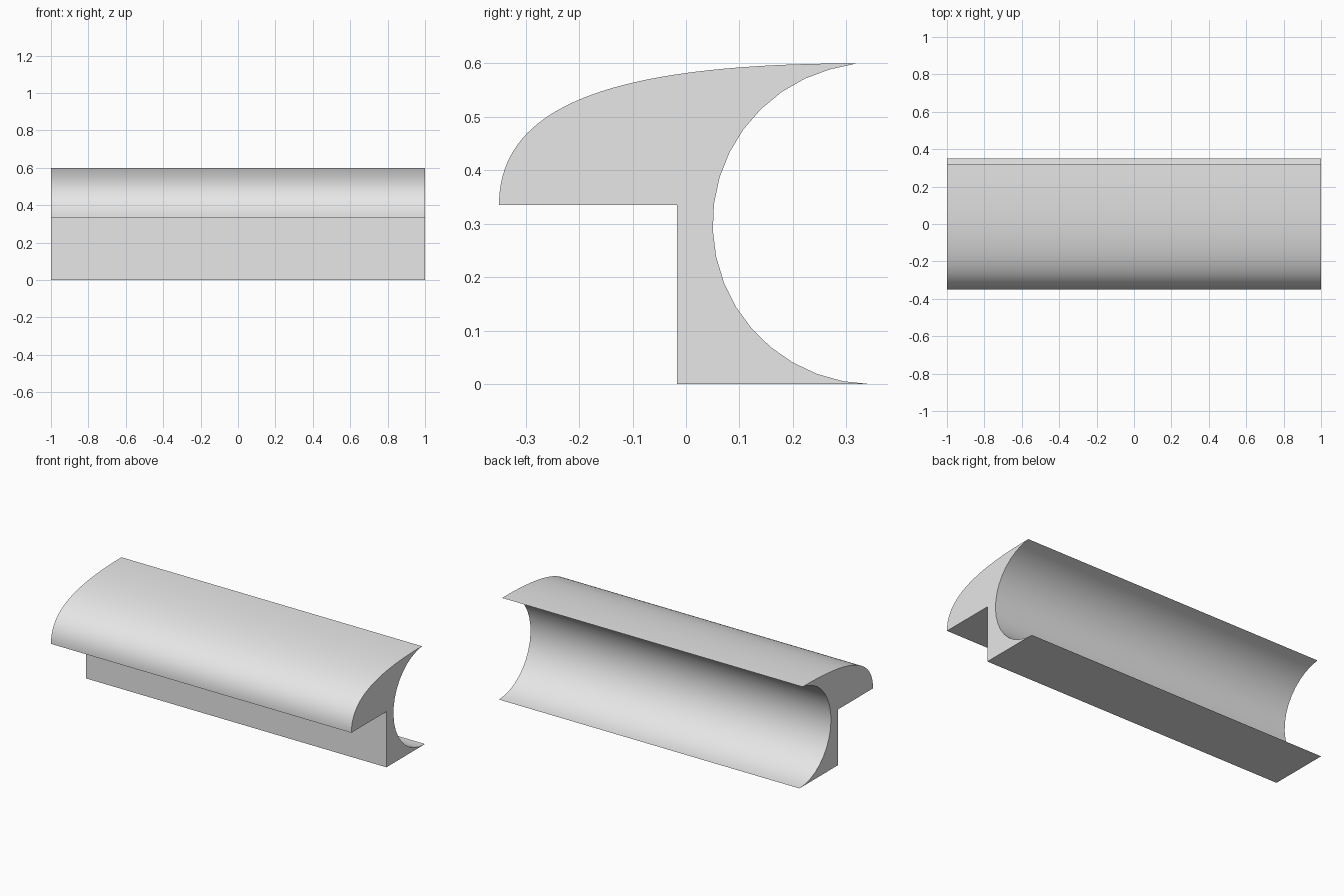
import bpy, bmesh, math
from mathutils import Vector
from mathutils.geometry import interpolate_bezier

cube = bpy.data.objects.get("Cube")
if cube:
    bpy.data.objects.remove(cube, do_unlink=True)

HALF_LENGTH = 1.0
SHELF = 0.335        # underside of the front overhang
WEB = -0.017         # front face of the upright
HOLLOW_Y, HOLLOW_Z, RADIUS = 0.35, 0.30, 0.30

# One flat colour
grey = bpy.data.materials.new("light grey")
grey.use_nodes = True
grey.diffuse_color = (0.8, 0.8, 0.8, 1)
grey.node_tree.nodes["Principled BSDF"].inputs["Base Color"].default_value = (0.8, 0.8, 0.8, 1)

# Rounded crown, from the front lip to the top rear edge
crown = interpolate_bezier(Vector((-0.35, SHELF)), Vector((-0.35, SHELF + 0.19)),
                           Vector((-0.13, 0.6)), Vector((0.32, 0.6)), 40)

# Round hollow in the back, from the top down to the foot
hollow = []
for i in range(1, 19):
    a = math.radians(96 + 9.6 * i)
    hollow.append((HOLLOW_Y + RADIUS * math.cos(a), HOLLOW_Z + RADIUS * math.sin(a)))

# Foot and upright
foot = [(0.35, 0), (WEB, 0), (WEB, SHELF)]
profile = [tuple(p) for p in crown] + hollow + foot

# Extrude the section along the length
bm = bmesh.new()
section = bm.faces.new([bm.verts.new((-HALF_LENGTH, y, z)) for y, z in profile])
new = bmesh.ops.extrude_face_region(bm, geom=[section], use_keep_orig=True)["geom"]
bmesh.ops.translate(bm, vec=(2 * HALF_LENGTH, 0, 0),
                    verts=[g for g in new if isinstance(g, bmesh.types.BMVert)])
bmesh.ops.recalc_face_normals(bm, faces=bm.faces)
mesh = bpy.data.meshes.new("moulding")
bm.to_mesh(mesh)
bm.free()
mesh.materials.append(grey)

moulding = bpy.data.objects.new("moulding", mesh)
bpy.context.collection.objects.link(moulding)
bpy.context.view_layer.objects.active = moulding
moulding.select_set(True)
bpy.ops.object.shade_smooth_by_angle(angle=math.radians(30))
